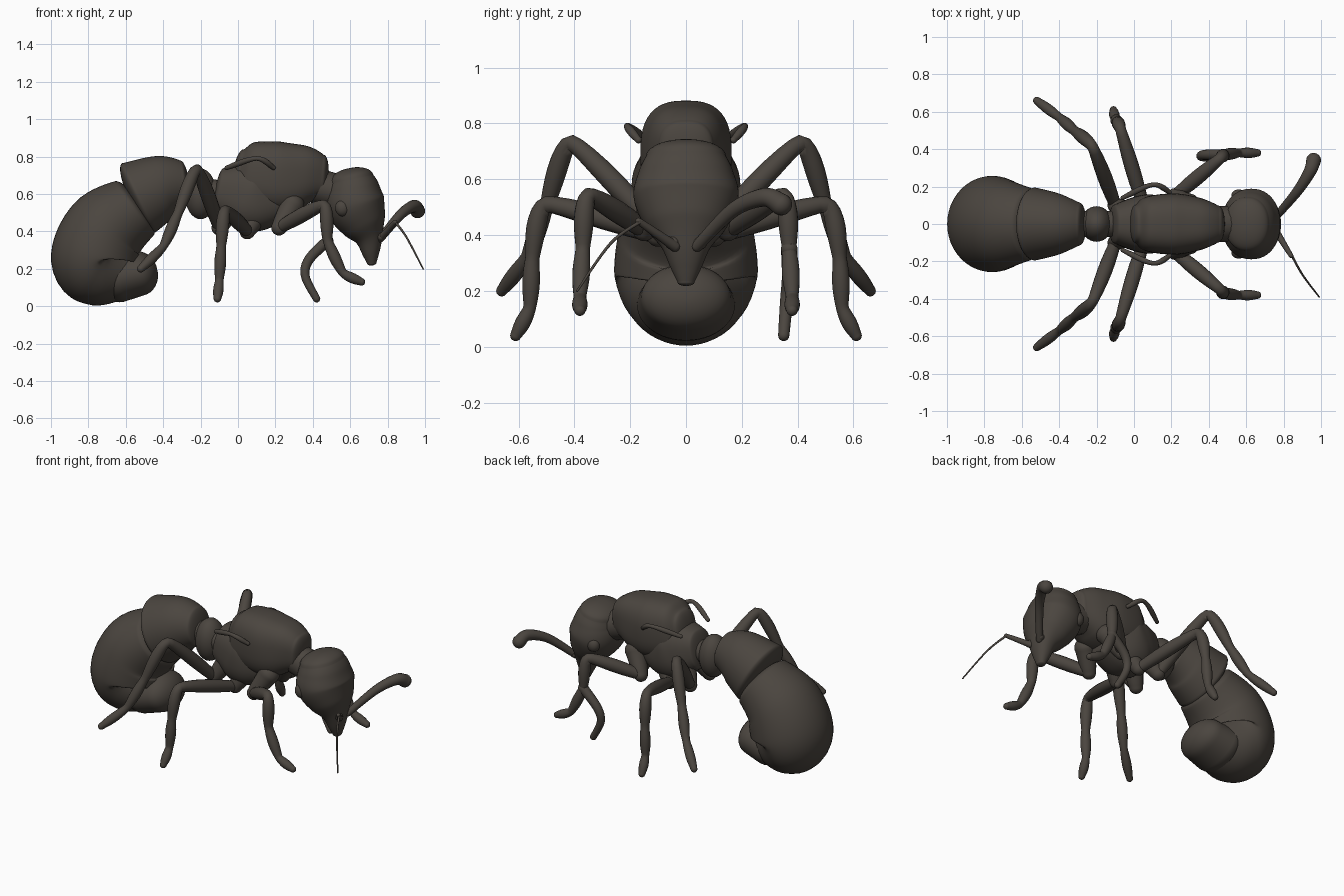
import bpy
import bmesh
import math
from mathutils import Vector

default_cube = bpy.data.objects.get("Cube")
if default_cube:
    bpy.data.objects.remove(default_cube, do_unlink=True)

shell = bpy.data.materials.new("dark brown shell")
shell.use_nodes = True
shell.diffuse_color = (0.07, 0.06, 0.05, 1)
bsdf = shell.node_tree.nodes["Principled BSDF"]
bsdf.inputs["Base Color"].default_value = shell.diffuse_color
bsdf.inputs["Roughness"].default_value = 0.6

STEPS = 8
SIDEWAYS = Vector((0, 1, 0))


def smooth_rows(rows, curl=1.0):
    """Spline through rows of numbers; less curl gives tighter joints."""
    rows = [Vector(row) for row in rows]
    padded = [rows[0]] + rows + [rows[-1]]
    result = []
    for before, start, end, after in zip(padded, padded[1:], padded[2:], padded[3:]):
        leave, arrive = (end - before) * curl / 2, (after - start) * curl / 2
        for step in range(STEPS):
            t = step / STEPS
            blend = t * t * (3 - 2 * t)
            result.append(start.lerp(end, blend) + leave * t * (1 - t)**2
                          - arrive * t * t * (1 - t))
    return result + [rows[-1]]


def rounded_end(centre, outward, radius, depth):
    """Stations that close an end with a dome."""
    stations = []
    for step in range(1, STEPS):
        angle = math.pi / 2 * step / STEPS
        stations.append((centre + outward * radius * depth * math.sin(angle),
                         radius * math.cos(angle)))
    return stations


def sweep(name, centres, radii, width=1.0, depth=1.0, power=1.0, sides=16):
    """Skin round cross-sections along a path, with domed ends."""
    first = (centres[0] - centres[1]).normalized()
    last = (centres[-1] - centres[-2]).normalized()
    stations = (rounded_end(centres[0], first, radii[0], depth)[::-1]
                + list(zip(centres, radii))
                + rounded_end(centres[-1], last, radii[-1], depth))
    bm = bmesh.new()
    loops = []
    normal = None
    for index, (centre, radius) in enumerate(stations):
        ahead = stations[min(index + 1, len(stations) - 1)][0]
        behind = stations[max(index - 1, 0)][0]
        tangent = (ahead - behind).normalized()
        if normal is None:
            normal = tangent.cross(SIDEWAYS)
        normal = (normal - tangent * normal.dot(tangent)).normalized()
        across = tangent.cross(normal) * width
        loop = []
        for corner in range(sides):
            angle = math.tau * corner / sides
            c, s = [math.copysign(abs(v)**power, v) for v in (math.cos(angle), math.sin(angle))]
            loop.append(bm.verts.new(centre + radius * (normal * c + across * s)))
        loops.append(loop)
    for low, high in zip(loops, loops[1:]):
        for corner in range(sides):
            bm.faces.new((low[corner - 1], low[corner], high[corner], high[corner - 1]))
    bm.faces.new(loops[0])
    bm.faces.new(loops[-1])
    bmesh.ops.recalc_face_normals(bm, faces=bm.faces)
    for face in bm.faces:
        face.smooth = True
    mesh = bpy.data.meshes.new(name)
    bm.to_mesh(mesh)
    bm.free()
    mesh.materials.append(shell)
    bpy.context.collection.objects.link(bpy.data.objects.new(name, mesh))


def body(name, points, width, depth, power=1.0):
    """A body part on the centre plane; points hold x, z and radius."""
    rows = smooth_rows(points)
    sweep(name, [Vector((x, 0, z)) for x, z, radius in rows], [row.z for row in rows],
          width, depth, power, sides=48)


def limb(name, joints, start, end, side=1, swell=0.0, curl=1.0):
    """A tapering limb that swells between its joints."""
    centres = [Vector((x, y * side, z)) for x, y, z in smooth_rows(joints, curl)]
    radii = []
    for index in range(len(centres)):
        taper = start + (end - start) * index / (len(centres) - 1)
        radii.append(taper * (1 + swell * math.sin(math.pi * index / STEPS)**2))
    sweep(name, centres, radii)


def ball(name, centre, scale):
    bpy.ops.mesh.primitive_uv_sphere_add(segments=32, ring_count=16, location=centre)
    obj = bpy.context.object
    obj.name = name
    obj.scale = scale
    obj.data.materials.append(shell)
    bpy.ops.object.shade_smooth()


# Abdomen: overlapping shell segments curling under the body
body("abdomen_front_segment",
     [(-.29, .66, .12), (-.4, .64, .17), (-.53, .58, .205)], width=.95, depth=.25)
body("abdomen_main_segment",
     [(-.56, .52, .18), (-.7, .41, .225), (-.76, .26, .24), (-.72, .2, .21), (-.6, .17, .14)],
     width=1.07, depth=.3)
body("abdomen_tip", [(-.64, .15, .13), (-.53, .175, .12)], width=1.35, depth=.85)

# Waist node and its stalk
ball("waist_node", (-.2, 0, .6), (.085, .095, .135))
limb("waist_stalk", [(-.34, 0, .64), (-.08, 0, .6)], .07, .07)

# Thorax: raised back plate over a lower chest
body("thorax_back_plate",
     [(.01, .72, .12), (.07, .71, .17), (.22, .69, .19), (.36, .7, .16), (.45, .695, .115)],
     width=.86, depth=.3, power=.75)
body("thorax_chest", [(-.1, .62, .12), (0, .6, .165), (.1, .58, .18), (.25, .6, .13)],
     width=.87, depth=.2, power=.8)
limb("neck", [(.4, 0, .65), (.56, 0, .6)], .095, .095)

# Head narrowing down into pointed jaws
body("head_and_jaws",
     [(.605, .68, .12), (.615, .63, .14), (.63, .54, .157), (.67, .44, .125), (.7, .36, .075),
      (.71, .28, .045), (.715, .23, .025)], width=1.2, depth=.5, power=.92)

# Paired parts
legs = {
    "front": [(.22, .15, .42), (.46, .35, .54), (.48, .37, .35), (.56, .38, .18), (.66, .38, .13)],
    "middle": [(.05, .1, .4), (-.07, .5, .51), (-.09, .55, .32), (-.1, .56, .14), (-.11, .61, .04)],
    "hind": [(-.1, .1, .42), (-.22, .41, .73), (-.32, .5, .5), (-.4, .57, .32), (-.52, .66, .2)],
}
wing_stub = [(-.06, .14, .74), (.1, .21, .79), (.19, .17, .74)]
for side, label in ((1, "left"), (-1, "right")):
    for place, joints in legs.items():
        limb(f"{place}_leg_{label}", joints, .032, .02, side, swell=.3, curl=.5)
        root = Vector(joints[0])
        limb(f"{place}_leg_base_{label}", [root + Vector((.07, -.05, .12)), root], .065, .042, side)
    limb(f"wing_stub_{label}", wing_stub, .012, .012, side, swell=.3)
    limb(f"antenna_socket_{label}", [(.73, .03, .38), (.765, .055, .37)], .035, .02, side)
    ball(f"eye_{label}", (.56, .15 * side, .525), (.04, .035, .045))

# Extra curled foot on one front leg
limb("front_leg_curled_foot",
     [(.48, .37, .35), (.38, .37, .25), (.36, .36, .16), (.42, .35, .04)], .03, .02)

# Feelers: one thick and raised, one ending in a thin whip
limb("antenna_thick", [(.76, .04, .36), (.87, .17, .49), (.94, .28, .535), (.96, .34, .51)],
     .02, .04)
limb("antenna_short", [(.76, -.04, .36), (.84, -.17, .45)], .02, .012)
limb("antenna_whip", [(.84, -.16, .45), (.9, -.27, .37), (.99, -.39, .2)], .007, .004)
